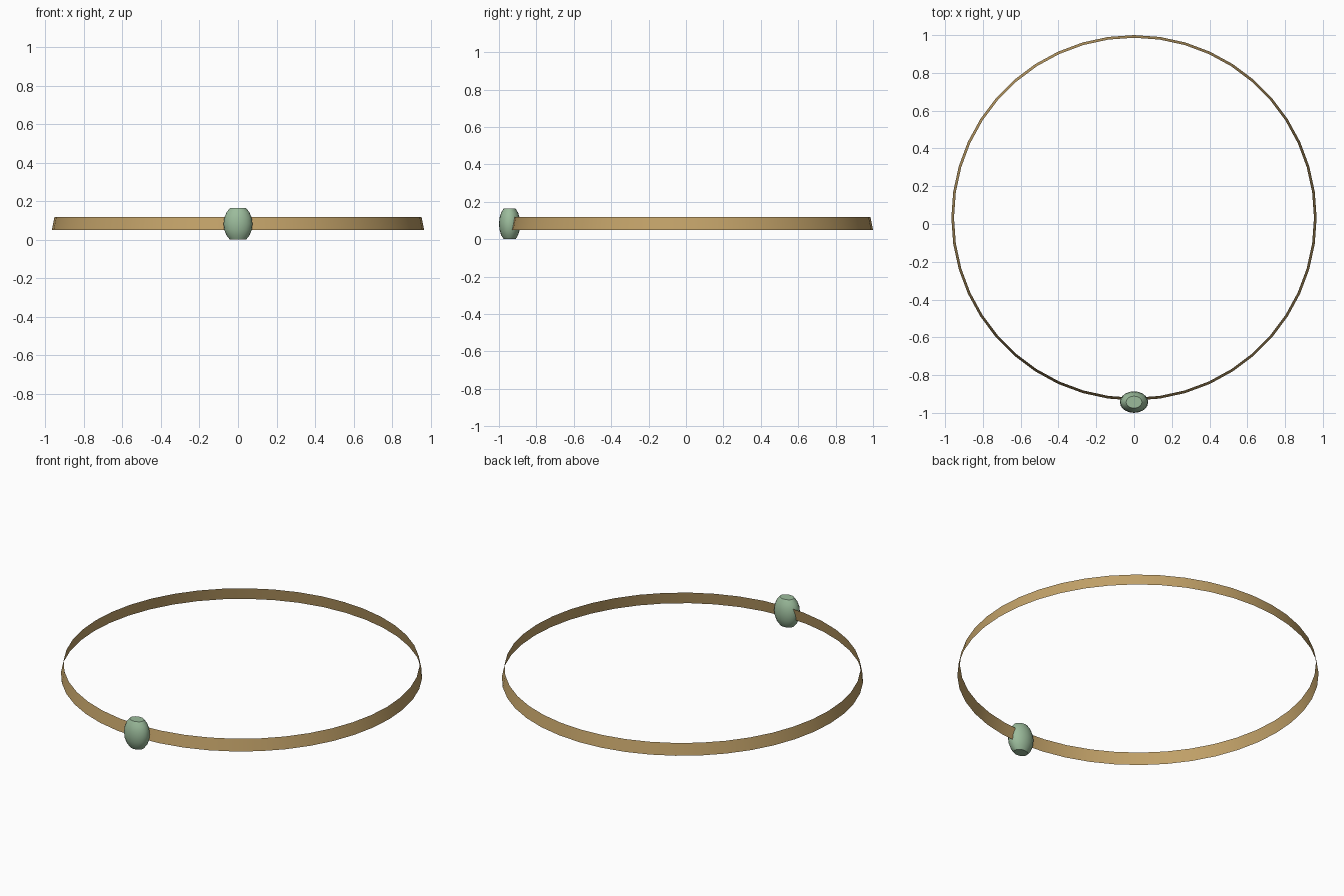
import bpy, math
from math import sin, cos, pi, radians

if "Cube" in bpy.data.objects:
    bpy.data.objects.remove(bpy.data.objects["Cube"])


def lathe(name, profile, sides, centre, squash, color, caps):
    """Revolve (radius, z) points about z, with the y radius scaled by squash."""
    verts, faces = [], []
    for r, z in profile:
        for i in range(sides):
            a = 2 * pi * i / sides
            verts.append((r * cos(a), r * sin(a) * squash, z))
    for k in range(len(profile) - 1):
        for i in range(sides):
            j = (i + 1) % sides
            faces.append((k * sides + i, k * sides + j,
                          (k + 1) * sides + j, (k + 1) * sides + i))
    if caps:
        faces.append(tuple(reversed(range(sides))))
        faces.append(tuple(range(len(verts) - sides, len(verts))))
    mesh = bpy.data.meshes.new(name)
    mesh.from_pydata(verts, [], faces)
    ob = bpy.data.objects.new(name, mesh)
    ob.location = centre
    bpy.context.collection.objects.link(ob)
    mat = bpy.data.materials.new(name + "_colour")
    mat.diffuse_color = color
    mat.use_nodes = True
    mat.node_tree.nodes["Principled BSDF"].inputs["Base Color"].default_value = mat.diffuse_color
    mesh.materials.append(mat)
    bpy.ops.object.select_all(action='DESELECT')
    bpy.context.view_layer.objects.active = ob
    ob.select_set(True)
    bpy.ops.object.shade_smooth_by_angle(angle=radians(32))
    return ob


# Thin, slightly tapered band
lathe("band", [(0.967, 0.05), (0.953, 0.119)], 44, (0, 0.033, 0), 1.0,
      (0.54, 0.36, 0.14, 1), False)

# Oval bead with flat top and bottom, threaded on the front of the band
half = radians(56)
bead_profile = []
for k in range(7):
    t = -half + 2 * half * k / 6
    bead_profile.append((0.075 * cos(t), 0.082 + 0.082 * sin(t) / sin(half)))
lathe("bead", bead_profile, 20, (0, -0.943, 0), 0.76,
      (0.33, 0.50, 0.33, 1), True)
